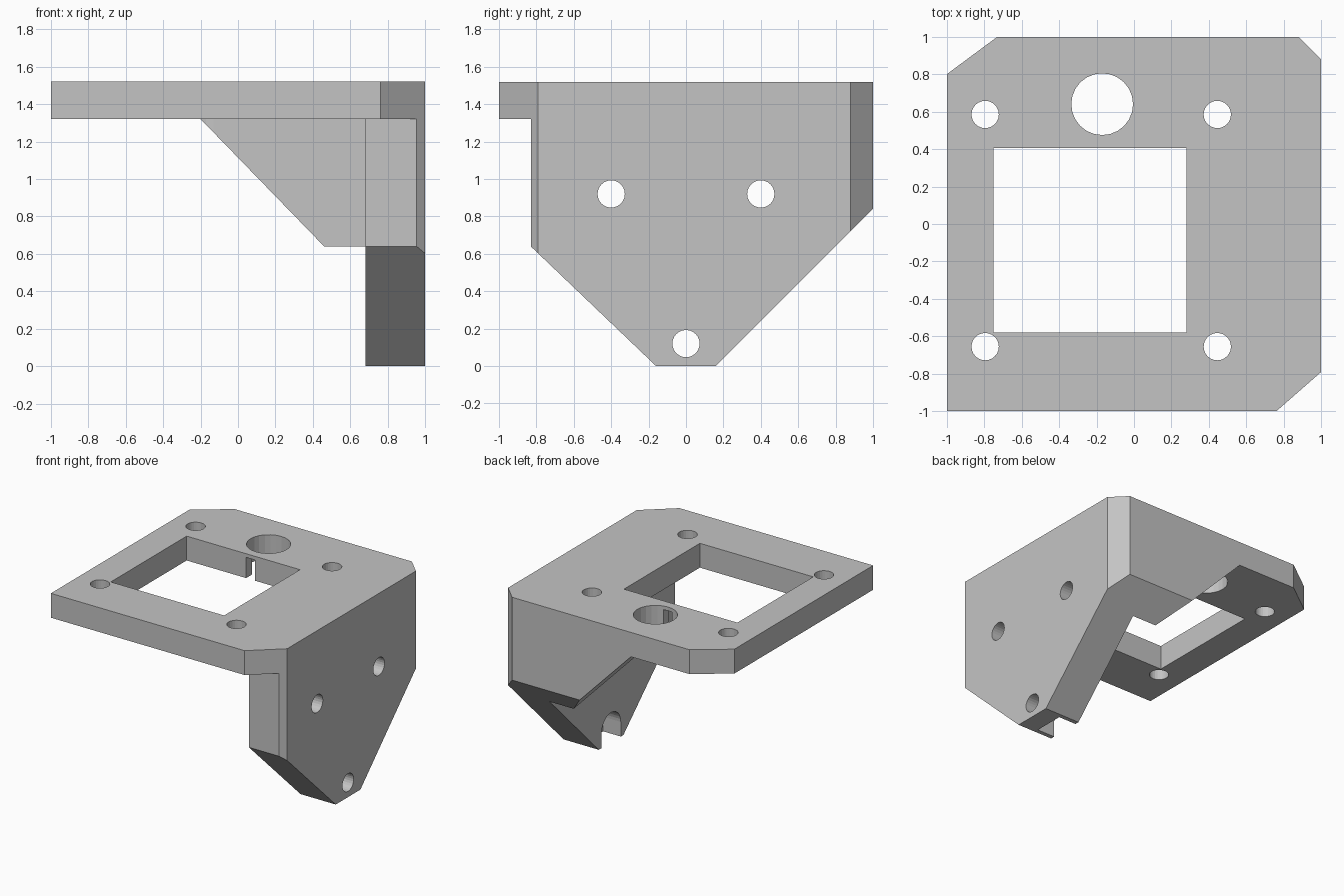
import bpy, bmesh, math
from mathutils import Vector

cube = bpy.data.objects.get("Cube")
if cube:
    bpy.data.objects.remove(cube, do_unlink=True)

grey = bpy.data.materials.new("light_grey")
grey.use_nodes = True
colour = (0.55, 0.55, 0.55, 1)
grey.diffuse_color = colour
grey.node_tree.nodes["Principled BSDF"].inputs["Base Color"].default_value = colour


def prism(name, points, axis, low, high):
    """Extrude a flat outline along one axis."""
    bm = bmesh.new()
    verts = []
    for p in points:
        co = list(p)
        co.insert(axis, low)
        verts.append(bm.verts.new(co))
    face = bm.faces.new(verts)
    grown = bmesh.ops.extrude_face_region(bm, geom=[face])["geom"]
    shift = Vector((0, 0, 0))
    shift[axis] = high - low
    bmesh.ops.translate(bm, vec=shift, verts=[v for v in grown if isinstance(v, bmesh.types.BMVert)])
    bmesh.ops.recalc_face_normals(bm, faces=bm.faces)
    mesh = bpy.data.meshes.new(name)
    bm.to_mesh(mesh)
    bm.free()
    mesh.materials.append(grey)
    obj = bpy.data.objects.new(name, mesh)
    bpy.context.collection.objects.link(obj)
    return obj


def arc(a, b, r, n, turn=2 * math.pi, ends=0):
    return [(a + r * math.cos(turn * i / n), b + r * math.sin(turn * i / n)) for i in range(n + ends)]


def rect(a0, a1, b0, b1):
    return [(a0, b0), (a1, b0), (a1, b1), (a0, b1)]


def combine(target, tool, operation="DIFFERENCE"):
    """Apply a boolean and remove its cutter."""
    mod = target.modifiers.new("cut", "BOOLEAN")
    mod.operation = operation
    mod.solver = "EXACT"
    mod.object = tool
    bpy.context.view_layer.objects.active = target
    bpy.ops.object.modifier_apply(modifier=mod.name)
    bpy.data.objects.remove(tool, do_unlink=True)


TOP, UNDER, INNER = 1.52, 1.32, 0.68

# Chamfered block trimmed to the side profile
outline = [(-1, -1), (0.76, -1), (1, -0.79), (1, 0.88), (0.88, 1), (-0.73, 1), (-1, 0.8)]
bracket = prism("mounting_bracket", outline, 2, 0, TOP)
side = [(-1.1, 1.6), (-1.1, UNDER), (-0.83, UNDER), (-0.83, 0.64), (-0.16, 0),
        (0.16, 0), (1.1, 0.94), (1.1, 1.6)]
combine(bracket, prism("side_trim", side, 0, -1.1, 1.1), "INTERSECT")

# Hollow under the plate, leaving the side wall and the sloped rear gusset
combine(bracket, prism("hollow", rect(-1.1, INNER, -0.1, UNDER), 1, -1.1, 0.8))
slope = [(-1.1, 0.5), (0.46, 0.5), (0.46, 0.64), (-0.2, UNDER), (-1.1, UNDER)]
combine(bracket, prism("gusset_slope", slope, 1, 0.7, 1.1))

# Window, large round opening and the channel joining them
combine(bracket, prism("window", rect(-0.75, 0.28, -0.58, 0.405), 2, 1.2, 1.6))
combine(bracket, prism("round_opening", arc(-0.17, 0.64, 0.165, 24), 2, 1.2, 1.6))
combine(bracket, prism("channel", rect(-0.21, -0.13, 0.35, 0.55), 2, 1.2, 1.49))

# Plate screw holes
for x in (-0.795, 0.445):
    for y in (-0.655, 0.585):
        combine(bracket, prism("plate_hole", arc(x, y, 0.073, 24), 2, 1.2, 1.6))

# Wall screw holes, recessed on the inner side
for y, z in ((-0.4, 0.92), (0.4, 0.92), (0, 0.12)):
    combine(bracket, prism("wall_hole", arc(y, z, 0.073, 24), 0, 0.6, 1.1))
    if z > 0.5:
        recess = arc(y, z, 0.125, 24)
    else:
        recess = arc(y, z, 0.125, 16, math.pi, 1) + [(-0.125, -0.1), (0.125, -0.1)]
    combine(bracket, prism("screw_recess", recess, 0, 0.6, 0.84))
